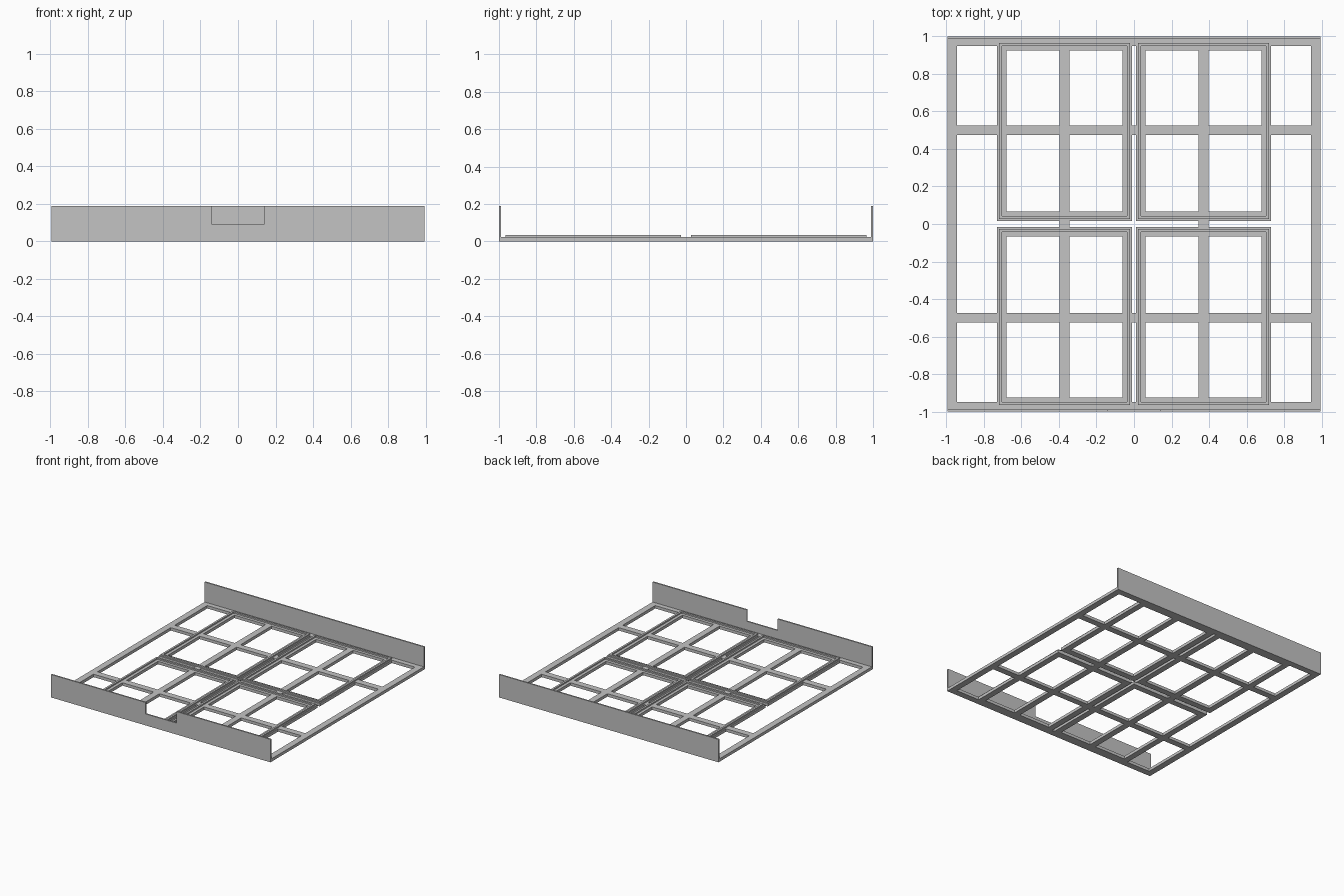
import bpy, bmesh

if "Cube" in bpy.data.objects:
    bpy.data.objects.remove(bpy.data.objects["Cube"])

GREY = bpy.data.materials.new("light grey")
GREY.diffuse_color = (0.55, 0.55, 0.55, 1)
GREY.use_nodes = True
GREY.node_tree.nodes["Principled BSDF"].inputs["Base Color"].default_value = GREY.diffuse_color

HX, HY = 0.995, 1.0      # half size of the base
BAR = 0.052              # bar width
BASE_Z, LIP_Z, WALL_Z = 0.024, 0.035, 0.188
WALL_T = 0.012


def ring(x0, x1, y0, y1, w):
    """Four rectangles forming a rectangular frame of width w."""
    return [(x0, x1, y0, y0 + w), (x0, x1, y1 - w, y1),
            (x0, x0 + w, y0, y1), (x1 - w, x1, y0, y1)]


def slab(name, rects, z0, z1):
    """Solid plate covering the union of the rectangles, from z0 to z1."""
    xs = sorted({round(v, 4) for r in rects for v in r[:2]})
    ys = sorted({round(v, 4) for r in rects for v in r[2:]})
    bm = bmesh.new()
    for xa, xb in zip(xs, xs[1:]):
        for ya, yb in zip(ys, ys[1:]):
            cx, cy = (xa + xb) / 2, (ya + yb) / 2
            if any(r[0] < cx < r[1] and r[2] < cy < r[3] for r in rects):
                bm.faces.new([bm.verts.new((x, y, z0)) for x, y in
                              ((xa, ya), (xb, ya), (xb, yb), (xa, yb))])
    bmesh.ops.remove_doubles(bm, verts=bm.verts, dist=1e-4)
    top = bmesh.ops.extrude_face_region(bm, geom=bm.faces[:])["geom"]
    bmesh.ops.translate(bm, vec=(0, 0, z1 - z0),
                        verts=[g for g in top if isinstance(g, bmesh.types.BMVert)])
    bmesh.ops.recalc_face_normals(bm, faces=bm.faces)
    return finish(name, bm)


def finish(name, bm):
    mesh = bpy.data.meshes.new(name)
    bm.to_mesh(mesh)
    bm.free()
    mesh.materials.append(GREY)
    obj = bpy.data.objects.new(name, mesh)
    bpy.context.collection.objects.link(obj)
    return obj


def wall(name, outline, y0, y1):
    """Upright plate with the given x-z outline."""
    bm = bmesh.new()
    face = bm.faces.new([bm.verts.new((x, y0, z)) for x, z in outline])
    top = bmesh.ops.extrude_face_region(bm, geom=[face])["geom"]
    bmesh.ops.translate(bm, vec=(0, y1 - y0, 0),
                        verts=[g for g in top if isinstance(g, bmesh.types.BMVert)])
    bmesh.ops.recalc_face_normals(bm, faces=bm.faces)
    return finish(name, bm)


# Base lattice: outer frame, crossing bars and four tray frames (between the walls)
rects = ring(-HX, HX, -HY, HY, BAR)
for s in (-1, 1):
    rects.append((s * 0.371 - BAR / 2, s * 0.371 + BAR / 2, -HY, HY))
    rects.append((-HX, HX, s * 0.5 - BAR / 2, s * 0.5 + BAR / 2))

TX0, TX1, TY0, TY1 = 0.011, 0.731, 0.016, 0.975
for sx in (-1, 1):
    for sy in (-1, 1):
        xa, xb = sorted((sx * TX0, sx * TX1))
        ya, yb = sorted((sy * TY0, sy * TY1))
        rects += ring(xa, xb, ya, yb, 0.05)
        # Raised lip on each tray frame
        g = 0.010
        slab("tray_lip", ring(xa + g, xb - g, ya + g, yb - g, 0.016), BASE_Z, LIP_Z)

slab("base_lattice", rects, 0, BASE_Z)

# Back wall, and front wall with a notch
wall("back_wall", [(-HX, 0), (HX, 0), (HX, WALL_Z), (-HX, WALL_Z)], HY - WALL_T, HY)
wall("front_wall", [(-HX, 0), (HX, 0), (HX, WALL_Z), (0.14, WALL_Z), (0.14, 0.094),
                    (-0.14, 0.094), (-0.14, WALL_Z), (-HX, WALL_Z)], -HY, -HY + WALL_T)
